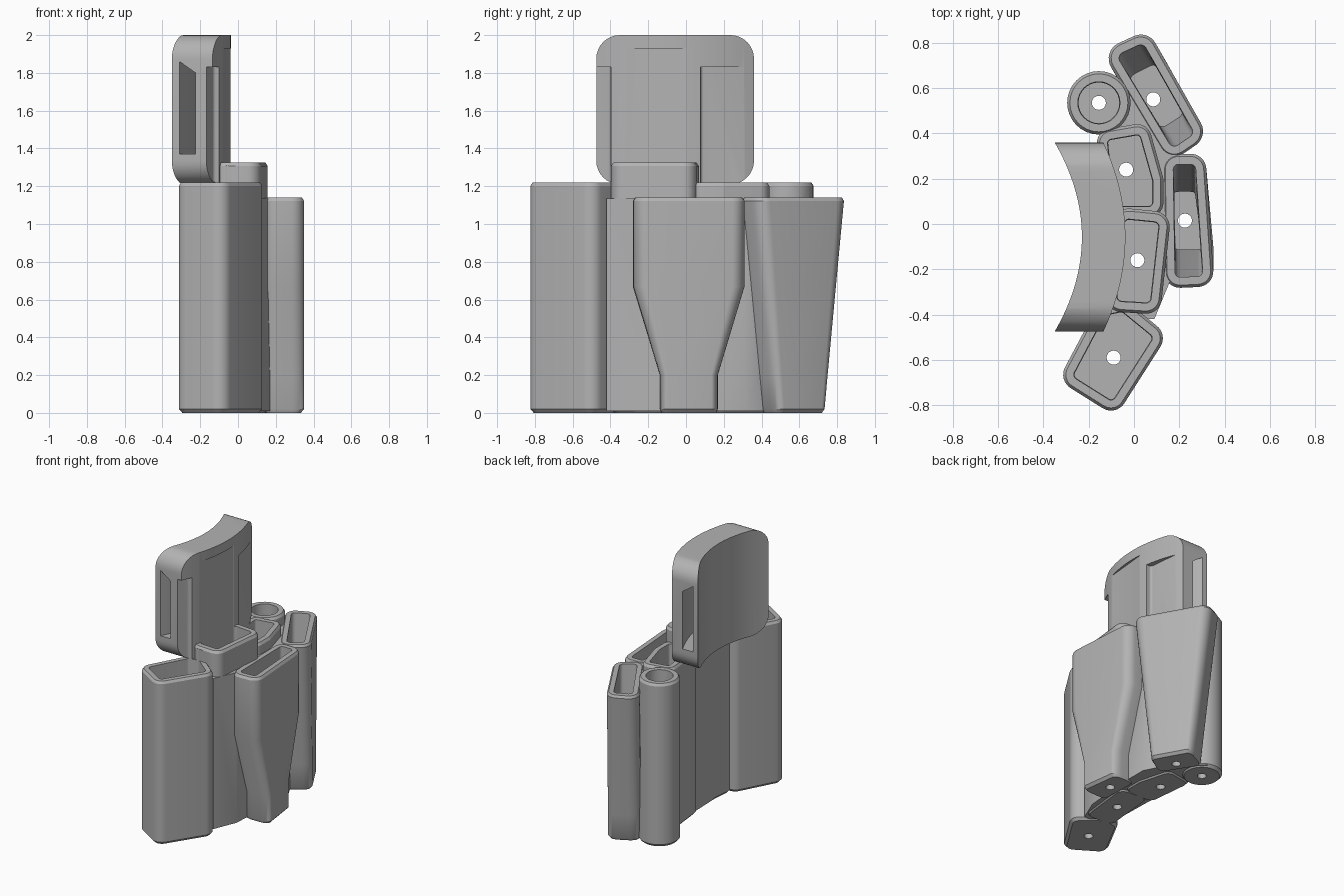
import bpy, bmesh, math
from mathutils import Vector

if "Cube" in bpy.data.objects:
    bpy.data.objects.remove(bpy.data.objects["Cube"])

grey = bpy.data.materials.new("plain grey")
grey.diffuse_color = (0.45, 0.45, 0.45, 1)
grey.use_nodes = True
grey.node_tree.nodes["Principled BSDF"].inputs["Base Color"].default_value = grey.diffuse_color


def loft(name, rings):
    """Closed solid through a list of equal-length point rings."""
    bm = bmesh.new()
    rows = [[bm.verts.new(p) for p in r] for r in rings]
    n = len(rows[0])
    for a, b in zip(rows, rows[1:]):
        for i in range(n):
            bm.faces.new((a[i], a[(i + 1) % n], b[(i + 1) % n], b[i]))
    bm.faces.new(rows[0][::-1])
    bm.faces.new(rows[-1])
    if bm.calc_volume(signed=True) < 0:
        bmesh.ops.reverse_faces(bm, faces=bm.faces[:])
    me = bpy.data.meshes.new(name)
    bm.to_mesh(me)
    bm.free()
    me.materials.append(grey)
    ob = bpy.data.objects.new(name, me)
    bpy.context.collection.objects.link(ob)
    return ob


def outline(corners, r, inset=0, n=8):
    """Counter-clockwise convex polygon with rounded corners, optionally inset."""
    pts = []
    k = len(corners)
    for i in range(k):
        p, c, q = (Vector(corners[(i + j) % k]) for j in (-1, 0, 1))
        d0, d1 = (c - p).normalized(), (q - c).normalized()
        n0, n1 = Vector((d0.y, -d0.x)), Vector((d1.y, -d1.x))
        mid = (n0 + n1).normalized()
        centre = c - mid * (r / mid.dot(n0))
        a0 = math.atan2(n0.y, n0.x)
        turn = math.acos(max(-1, min(1, d0.dot(d1))))
        for j in range(n + 1):
            a = a0 + turn * j / n
            pt = centre + (r - inset) * Vector((math.cos(a), math.sin(a)))
            if not pts or (pt - pts[-1]).length > 1e-4:
                pts.append(pt)
    if (pts[0] - pts[-1]).length < 1e-4:
        pts.pop()
    return pts


def volume(me):
    bm = bmesh.new()
    bm.from_mesh(me)
    v = bm.calc_volume(signed=True)
    bm.free()
    return v


def boolean(target, tool, op):
    """Apply a boolean, trying another solver if the solid collapses."""
    least = volume(target.data) * {'UNION': .99, 'DIFFERENCE': .5, 'INTERSECT': .1}[op]
    m = target.modifiers.new(op, 'BOOLEAN')
    m.object, m.operation = tool, op
    result = None
    for solver in ('EXACT', 'MANIFOLD', 'FLOAT'):
        m.solver = solver
        bpy.context.view_layer.update()
        deps = bpy.context.evaluated_depsgraph_get()
        me = bpy.data.meshes.new_from_object(target.evaluated_get(deps))
        if len(me.polygons) and volume(me) > least:
            result = me
            break
    target.modifiers.clear()
    if result:
        result.materials.clear()
        result.materials.append(grey)
        target.data = result
    bpy.data.objects.remove(tool)


def cup_solid(name, cup, levels):
    """Stack of (z, inset) outlines, squeezed along the cup's long axis."""
    hole, taper = Vector(cup["hole"]), cup.get("taper")
    ax = Vector(taper[3]).normalized() if taper else Vector((0, 1))
    rings = []
    for z, inset in levels:
        s = 1
        if taper:
            z0, z1, low, _ = taper
            s = low + (1 - low) * min(1, max(0, (z - z0) / (z1 - z0)))
        ring = []
        for p in outline(cup["corners"], cup["r"], inset):
            p = p + ax * ((p - hole).dot(ax) * (s - 1))
            ring.append((p.x, p.y, z))
        rings.append(ring)
    return loft(name, rings)


def disc_corners(x, y, r):
    return [(x - r, y - r), (x + r, y - r), (x + r, y + r), (x - r, y + r)]


# Cups: outer corners, corner radius, height, cavity cut height, drain hole, taper
CUPS = [
    dict(corners=[(-.335, -.69), (-.08, -.85), (.15, -.49), (-.04, -.335), (-.16, -.36)],
         r=.07, top=1.22, cut=1.83, hole=(-.09, -.59)),
    dict(corners=[(-.13, -.385), (.115, -.40), (.165, .05), (-.085, .075)],
         r=.07, top=1.325, cut=1.93, hole=(.015, -.16)),
    dict(corners=[(-.13, .03), (.13, .03), (.13, .2), (.06, .45), (-.17, .41)],
         r=.065, top=1.22, cut=1.83, hole=(-.035, .24)),
    dict(corners=disc_corners(-.155, .535, .14), r=.14, top=1.22, cut=1.5, hole=(-.155, .535)),
    dict(corners=[(.135, -.285), (.355, -.275), (.315, .31), (.125, .31)],
         r=.07, top=1.14, cut=1.4, hole=(.225, .015), taper=(.2, .67, .52, (0, 1))),
    dict(corners=[(.155, .265), (.33, .385), (.06, .86), (-.145, .765)],
         r=.075, top=1.14, cut=1.4, hole=(.085, .55), taper=(0, 1.14, .55, (-.5, .87))),
]

# Web joining the cups
web = [(-.1, -.42), (.09, -.42), (.16, -.25), (.19, .15), (.19, .32), (.1, .5),
       (-.1, .66), (-.15, .5), (-.115, .1)]
body = loft("organizer_body", [[(x, y, z) for x, y in web] for z in (.01, 1.135)])

# Outer shells with chamfered rims
for c in CUPS:
    t = c["top"]
    zs = [(0, .018), (.02, 0), (.2, 0), (.67, 0), (t - .018, 0), (t, .012)]
    boolean(body, cup_solid("cup_shell", c, zs), 'UNION')


# Curved back clip: arched band trimmed to a rounded panel
def band(name, x0, x1, bow0, bow1, z0, z1a, z1b, ends):
    rings = []
    for i in range(33):
        t = -ends + 2 * ends * i / 32
        y = -.0575 + .4175 * t
        a, b = x0 - bow0 * t * t, x1 - bow1 * t * t
        rings.append([(a, y, z0), (b, y, z0), (b, y, z1b), (a, y, z1a)])
    return loft(name, rings)


clip = band("clip", -.23, -.038, .12, .097, 1.1, 2.1, 2.1, 1.1)
panel = outline([(-.475, 1.21), (.36, 1.21), (.36, 2), (-.475, 2)], .125)
boolean(clip, loft("clip_panel", [[(x, p.x, p.y) for p in panel] for x in (-.6, .2)]), 'INTERSECT')

# Strap slot running through the clip
boolean(clip, band("strap_slot", -.195, -.115, .115, .11, 1.37, 1.86, 1.80, 1.15), 'DIFFERENCE')
boolean(body, clip, 'UNION')

# Cavities and drain holes
for c in CUPS:
    zs = [(.05, .05), (.2, .05), (.67, .05), (c["top"], .047), (c["cut"], .047)]
    boolean(body, cup_solid("cavity", c, zs), 'DIFFERENCE')
    ring = outline(disc_corners(*c["hole"], .031), .031, n=5)
    boolean(body, loft("drain", [[(p.x, p.y, z) for p in ring] for z in (-.1, .15)]), 'DIFFERENCE')

bpy.ops.object.select_all(action='DESELECT')
body.select_set(True)
bpy.context.view_layer.objects.active = body
bpy.ops.object.shade_smooth_by_angle(angle=math.radians(28))
